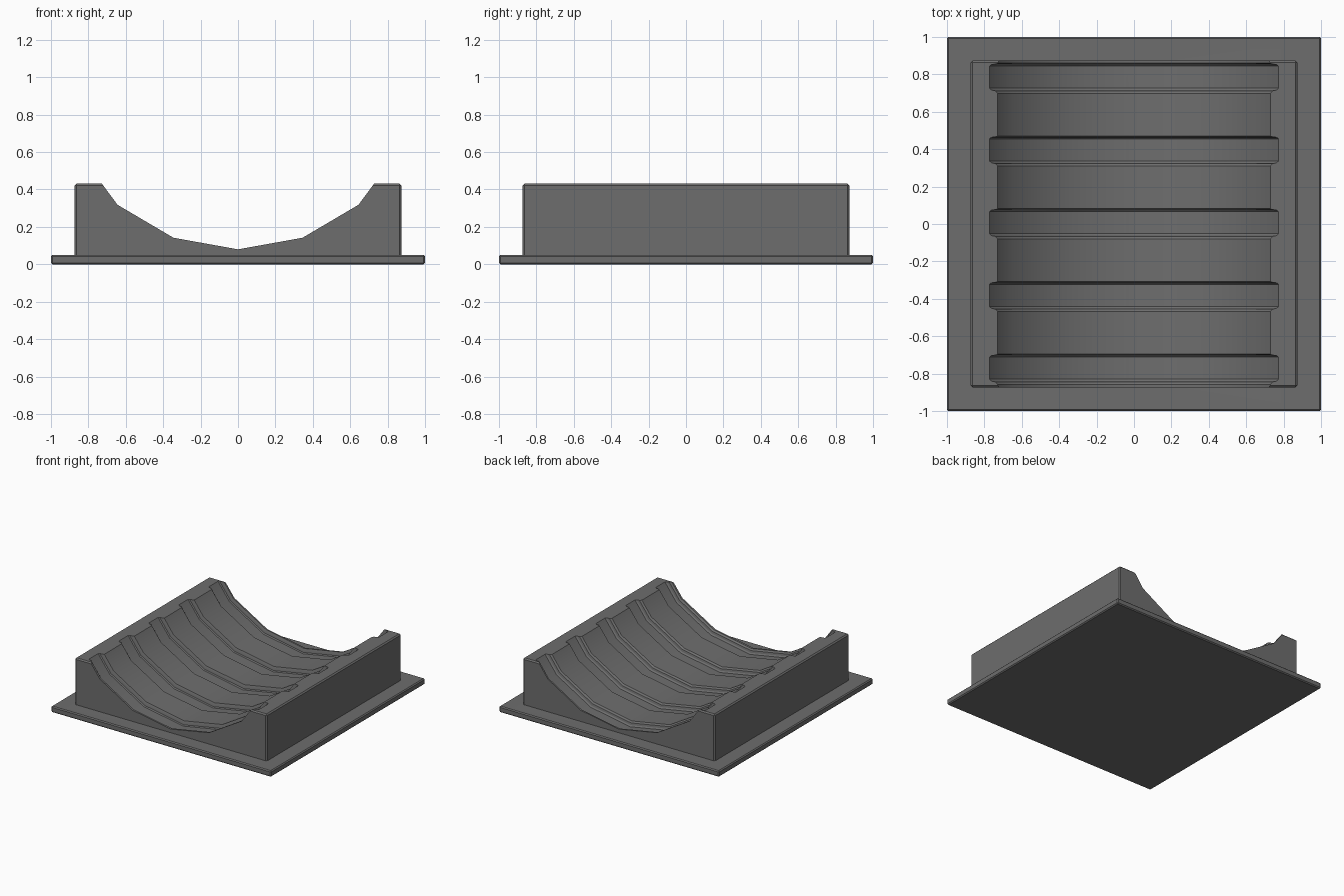
import bpy, bmesh, math

if "Cube" in bpy.data.objects:
    bpy.data.objects.remove(bpy.data.objects["Cube"])

grey = bpy.data.materials.new("dark grey")
grey.diffuse_color = (0.155, 0.155, 0.155, 1)
grey.use_nodes = True
grey.node_tree.nodes["Principled BSDF"].inputs["Base Color"].default_value = grey.diffuse_color


def bevelled_box(name, half, z0, z1, bevel):
    bm = bmesh.new()
    bmesh.ops.create_cube(bm, size=1)
    for v in bm.verts:
        v.co.x *= 2 * half
        v.co.y *= 2 * half
        v.co.z = z0 if v.co.z < 0 else z1
    bmesh.ops.bevel(bm, geom=bm.edges[:], offset=bevel, segments=1,
                    affect='EDGES', profile=0.5)
    return finish(name, bm)


def finish(name, bm):
    bmesh.ops.recalc_face_normals(bm, faces=bm.faces[:])
    me = bpy.data.meshes.new(name)
    bm.to_mesh(me)
    bm.free()
    me.materials.append(grey)
    ob = bpy.data.objects.new(name, me)
    bpy.context.collection.objects.link(ob)
    return ob


# channel cross-section: faceted arc, closed well above the block
half_arc = [(0.345, 0.142), (0.644, 0.318), (0.83, 0.569)]
arc = [(-x, z) for x, z in reversed(half_arc)] + [(0, 0.08)] + half_arc
AXIS_Z = 1.08

# lengthwise stations: (y, extra radius), five shallow ring grooves
DEPTH = 0.037
groove = [(-0.085, 0), (-0.072, 0.3), (-0.068, 0.75), (-0.058, 1),
          (0.06, 1), (0.068, 0.8), (0.072, 0.2), (0.076, 0)]
stations = [(-1.2, 0)]
for i in range(5):
    yc = -0.772 + 0.389 * i
    stations += [(yc + dy, DEPTH * d) for dy, d in groove]
stations.append((1.2, 0))

# channel cutter: loft of the cross-section through the stations
bm = bmesh.new()
rings = []
for y, d in stations:
    pts = [(x * (1 + d), AXIS_Z + (z - AXIS_Z) * (1 + d)) for x, z in arc]
    pts += [(pts[-1][0], 0.9), (pts[0][0], 0.9)]
    rings.append([bm.verts.new((x, y, z)) for x, z in pts])
n = len(rings[0])
for a, b in zip(rings, rings[1:]):
    for k in range(n):
        bm.faces.new((a[k], a[(k + 1) % n], b[(k + 1) % n], b[k]))
bm.faces.new(rings[0])
bm.faces.new(rings[-1])
cutter = finish("channel_cutter", bm)
cutter.hide_render = True

# base plate and cradle block
base = bevelled_box("base_plate", 1.0, 0.0, 0.05, 0.008)
block = bevelled_box("cradle_block", 0.873, 0.02, 0.432, 0.01)

for ob in (base, block):
    mod = ob.modifiers.new("channel", 'BOOLEAN')
    mod.operation = 'DIFFERENCE'
    mod.solver = 'EXACT'
    mod.object = cutter
    bpy.context.view_layer.update()
    dg = bpy.context.evaluated_depsgraph_get()
    cut = bpy.data.meshes.new_from_object(ob.evaluated_get(dg))
    ob.modifiers.clear()
    ob.data = cut
    cut.materials.clear()
    cut.materials.append(grey)
    for p in cut.polygons:
        p.material_index = 0
        p.use_smooth = True
    cut.set_sharp_from_angle(angle=math.radians(30))

bpy.data.objects.remove(cutter)
